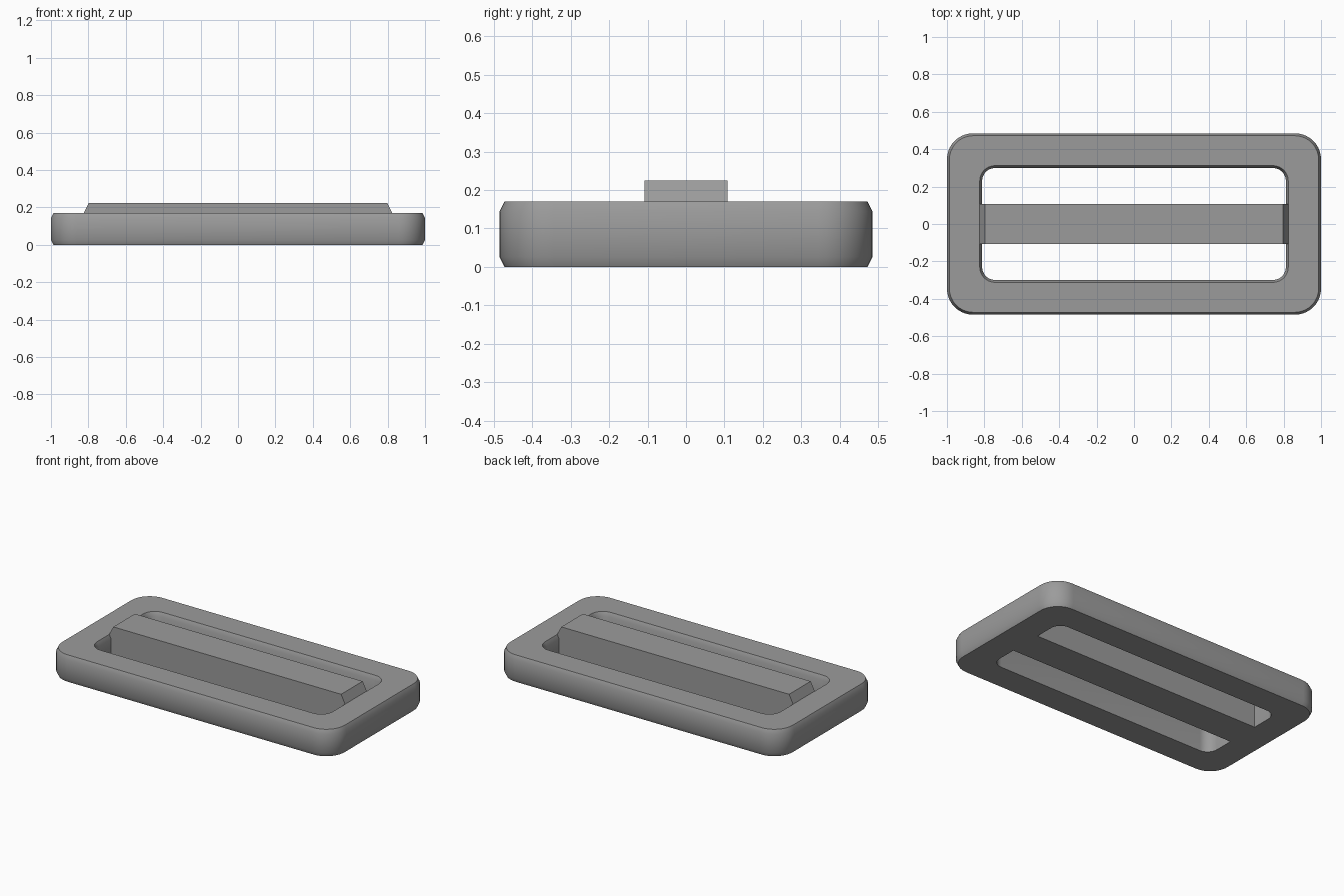
import bpy, bmesh, math

if "Cube" in bpy.data.objects:
    bpy.data.objects.remove(bpy.data.objects["Cube"])

grey = bpy.data.materials.new("mid grey")
grey.diffuse_color = (0.33, 0.33, 0.33, 1)
grey.use_nodes = True
grey.node_tree.nodes["Principled BSDF"].inputs["Base Color"].default_value = grey.diffuse_color


def finish(name, bm):
    bmesh.ops.recalc_face_normals(bm, faces=bm.faces[:])
    mesh = bpy.data.meshes.new(name)
    bm.to_mesh(mesh)
    bm.free()
    mesh.materials.append(grey)
    ob = bpy.data.objects.new(name, mesh)
    bpy.context.collection.objects.link(ob)
    bpy.ops.object.select_all(action='DESELECT')
    ob.select_set(True)
    bpy.context.view_layer.objects.active = ob
    bpy.ops.object.shade_smooth_by_angle(angle=math.radians(32))
    return ob


def rounded_ring(bm, hx, hy, r, z, steps=10):
    """Vertices of a rounded rectangle with half sizes hx, hy."""
    verts = []
    for q, (sx, sy) in enumerate(((1, 1), (-1, 1), (-1, -1), (1, -1))):
        for i in range(steps + 1):
            a = math.pi / 2 * (q + i / steps)
            verts.append(bm.verts.new((sx * (hx - r) + r * math.cos(a),
                                       sy * (hy - r) + r * math.sin(a), z)))
    return verts


# Frame: closed cross-section of rings, chamfered outside and at the slot's top
H, C = 0.17, 0.026
sections = [(0.987, 0.472, 0.127, 0), (1.0, 0.485, 0.14, C),
            (1.0, 0.485, 0.14, H - C), (0.987, 0.472, 0.127, H),
            (0.825, 0.312, 0.082, H), (0.812, 0.299, 0.069, H - C),
            (0.812, 0.299, 0.069, 0)]
bm = bmesh.new()
rings = [rounded_ring(bm, *s) for s in sections]
for k, a in enumerate(rings):
    b = rings[(k + 1) % len(rings)]
    for i in range(len(a)):
        j = (i + 1) % len(a)
        bm.faces.new((a[i], a[j], b[j], b[i]))
finish("buckle_frame", bm)

# Centre bar: side profile mirrored in x, extruded across y
half = [(0.812, 0), (0.812, H - C), (0.825, H), (0.797, 0.225)]
profile = half + [(-x, z) for x, z in reversed(half)]
bm = bmesh.new()
face = bm.faces.new([bm.verts.new((x, -0.108, z)) for x, z in profile])
out = bmesh.ops.extrude_face_region(bm, geom=[face], use_keep_orig=True)
for v in out["geom"]:
    if isinstance(v, bmesh.types.BMVert):
        v.co.y = 0.108
finish("centre_bar", bm)
